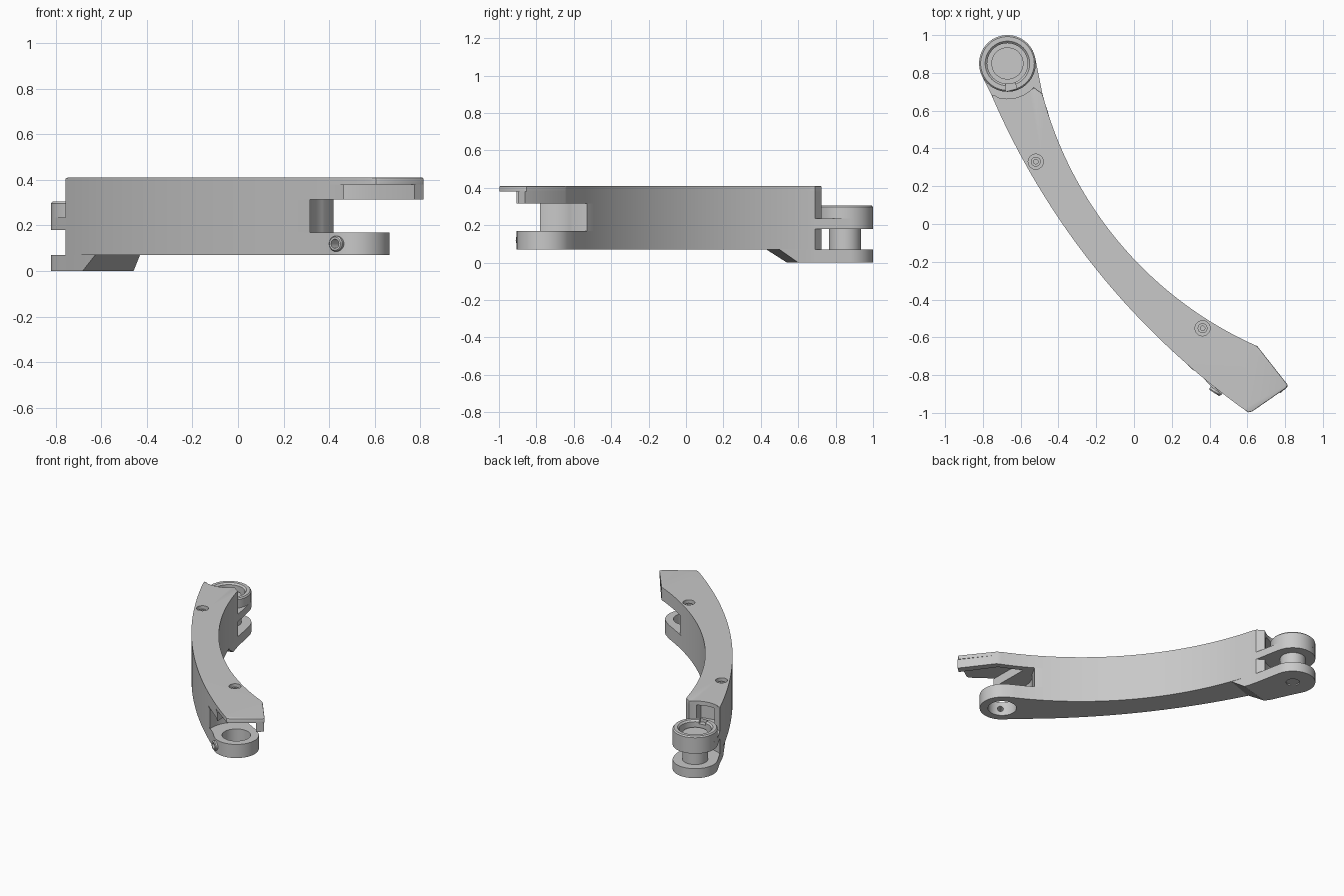
import bpy, bmesh
from math import radians, cos, sin, atan2, pi
from mathutils import Vector, Matrix

cube = bpy.data.objects.get("Cube")
if cube:
    bpy.data.objects.remove(cube, do_unlink=True)

GREY = (0.58, 0.58, 0.58, 1)
grey = bpy.data.materials.new("plain grey")
grey.use_nodes = True
grey.diffuse_color = GREY
grey.node_tree.nodes["Principled BSDF"].inputs["Base Color"].default_value = GREY

PIVOT = Vector((-0.67, 0.85))     # centre of the ring end
LUG = Vector((0.515, -0.755))     # centre of the bored end


def finish(name, bm):
    bmesh.ops.recalc_face_normals(bm, faces=bm.faces)
    me = bpy.data.meshes.new(name)
    bm.to_mesh(me)
    bm.free()
    ob = bpy.data.objects.new(name, me)
    bpy.context.collection.objects.link(ob)
    me.materials.append(grey)
    return ob


def activate(ob):
    bpy.ops.object.select_all(action='DESELECT')
    ob.select_set(True)
    bpy.context.view_layer.objects.active = ob


def prism(name, outline, z0, z1, bottom=None, bevel=0):
    """Solid between two matching outlines, with an optional rounded top rim."""
    bm = bmesh.new()
    low = [bm.verts.new((p[0], p[1], z0)) for p in (bottom or outline)]
    top = [bm.verts.new((p[0], p[1], z1)) for p in outline]
    bm.faces.new(low[::-1])
    cap = bm.faces.new(top)
    n = len(top)
    for i in range(n):
        j = (i + 1) % n
        bm.faces.new((low[i], low[j], top[j], top[i]))
    if bevel:
        bmesh.ops.bevel(bm, geom=list(cap.edges), offset=bevel, segments=2,
                        profile=0.5, affect='EDGES', clamp_overlap=True)
    return finish(name, bm)


def lathe(name, profile, matrix, sides=48):
    """Closed (radius, height) profile spun about its own axis."""
    bm = bmesh.new()
    rings = [[bm.verts.new((r * cos(2 * pi * k / sides), r * sin(2 * pi * k / sides), z))
              for k in range(sides)] for r, z in profile]
    for a, b in zip(rings, rings[1:] + rings[:1]):
        for k in range(sides):
            m = (k + 1) % sides
            bm.faces.new((a[k], a[m], b[m], b[k]))
    bmesh.ops.transform(bm, matrix=matrix, verts=bm.verts)
    return finish(name, bm)


def arc(centre, r, a0, a1, n=20):
    """Points on a circle from one angle to another, in degrees."""
    return [centre + r * Vector((cos(radians(a0 + (a1 - a0) * i / n)),
                                 sin(radians(a0 + (a1 - a0) * i / n)))) for i in range(n + 1)]


def disc(name, centre, r, z0, z1, sides=48):
    return prism(name, arc(Vector(centre), r, 0, 360, sides)[:-1], z0, z1)


def arc_through(a, b, c, n=56):
    """Circular arc from a to c by way of b."""
    a, b, c = Vector(a), Vector(b), Vector(c)
    d = 2 * (a.x * (b.y - c.y) + b.x * (c.y - a.y) + c.x * (a.y - b.y))
    qa, qb, qc = a.dot(a), b.dot(b), c.dot(c)
    o = Vector((qa * (b.y - c.y) + qb * (c.y - a.y) + qc * (a.y - b.y),
                qa * (c.x - b.x) + qb * (a.x - c.x) + qc * (b.x - a.x))) / d
    ang = [atan2(p.y - o.y, p.x - o.x) % (2 * pi) for p in (a, c)]
    return arc(o, (a - o).length, *(x * 180 / pi for x in ang), n)


def cut(target, cutter):
    """Subtract the cutter for good and remove it."""
    cutter.hide_render = True
    mod = target.modifiers.new("cut", 'BOOLEAN')
    mod.operation = 'DIFFERENCE'
    mod.solver = 'EXACT'
    mod.object = cutter
    activate(target)
    bpy.ops.object.modifier_apply(modifier=mod.name)
    bpy.data.objects.remove(cutter, do_unlink=True)


# Long curved sides of the arm
outer = arc_through((-0.757, 0.688), (-0.2, -0.24), (0.58, -0.98))
inner = arc_through((-0.485, 0.69), (0, -0.186), (0.653, -0.647))

# Ring end shapes, running from the inner side to the outer side
boss = arc(PIVOT, 0.15, 12, 205, 40)
scoop = arc(PIVOT, 0.187, -42, -111, 14)
into = Vector((0.042, -0.113))
pocket = (arc(PIVOT, 0.187, -42, -58, 4) + [p + into for p in arc(PIVOT, 0.187, -58, -98, 1)]
          + arc(PIVOT, 0.187, -98, -111, 3))

# Nose end shapes, running from the outer side to the inner side
lug_end = arc(LUG, 0.15, 222, 418, 40)
gap_end = arc(LUG, 0.2, 187, 133, 14) + [(0.42, -0.53)]
skirt_end = [(0.465, -0.905), (0.46, -0.602), (0.617, -0.676), (0.775, -0.897),
             (0.814, -0.86), (0.653, -0.647)]
nose_end = [(0.605, -0.997), (0.625, -0.993), (0.806, -0.868), (0.814, -0.852)]


def layer(start, end, xo, xi):
    """Arm outline with its sides trimmed to meet the given ends."""
    return ([p for p in outer if p.x < xo] + list(end)
            + [p for p in reversed(inner) if p.x < xi] + list(start))


# Arm body, stacked from bottom to top
lower_arm = prism("lower_arm", layer(scoop, lug_end, 0.39, 0.57), 0.07, 0.17)
cut(lower_arm, disc("bore_cutter", LUG, 0.095, 0, 0.3))
prism("middle_arm", layer(scoop, gap_end, 0.305, 0.41), 0.17, 0.18)
prism("ring_web", layer(boss, gap_end, 0.305, 0.41), 0.18, 0.235)
prism("upper_arm", layer(pocket, gap_end, 0.305, 0.41), 0.235, 0.315)
prism("nose_skirt", layer(pocket, skirt_end, 0.455, 0.64), 0.315, 0.38)
top_plate = prism("top_plate", layer(scoop, nose_end, 1, 1), 0.38, 0.41, bevel=0.006)

# Recessed screws in the top
for n, spot in enumerate([(-0.52, 0.33), (0.363, -0.552)]):
    cut(top_plate, disc("screw_cutter", spot, 0.04, 0.36, 0.45))
    place = Matrix.Translation((*spot, 0.38))
    lathe(f"top_screw_{n + 1}", [(0.012, 0), (0.026, 0), (0.026, 0.012), (0.012, 0.012)], place, 24)

# Lower foot with a ramp where it meets the arm
out_side = [p for p in outer if p.y > 0.57]
in_side = [p for p in reversed(inner) if p.y > 0.62]
foot = prism("lower_foot", out_side + [(-0.627, 0.43), (-0.43, 0.5)] + in_side + boss, 0, 0.07,
             bottom=out_side + [(-0.682, 0.54), (-0.458, 0.6)] + in_side + boss)
cut(foot, disc("foot_cutter", PIVOT, 0.045, -0.1, 0.008))

# Pivot pin and its ring
disc("pivot_pin", PIVOT, 0.085, 0.06, 0.265)
ring = lathe("pivot_ring", [(0.15, 0.23), (0.15, 0.297), (0.142, 0.306), (0.118, 0.306),
                            (0.107, 0.295), (0.107, 0.23)],
             Matrix.Translation((*PIVOT, 0)), 64)
notch = [(-0.68, 0.70), (-0.62, 0.715), (-0.635, 0.765), (-0.68, 0.755)]
cut(ring, prism("notch_cutter", notch, 0.28, 0.35))

# Hollow set screw through the side of the lug
aim = Vector((-0.54, -0.84, 0)).normalized()
turn = aim.to_track_quat('Z', 'Y').to_matrix().to_4x4()
screw_place = Matrix.Translation((LUG.x, LUG.y, 0.12)) @ turn
drill = disc("drill_cutter", (0, 0), 0.02, 0.05, 0.2, 32)
drill.data.transform(screw_place)
cut(lower_arm, drill)
lathe("set_screw", [(0.02, 0.11), (0.034, 0.11), (0.034, 0.16), (0.029, 0.166), (0.02, 0.166)],
      screw_place, 32)

# Smooth the round sides and keep the edges crisp
for ob in list(bpy.context.collection.objects):
    if ob.type == 'MESH' and ob.data.materials and ob.data.materials[0] == grey:
        activate(ob)
        bpy.ops.object.shade_smooth_by_angle(angle=radians(30))
